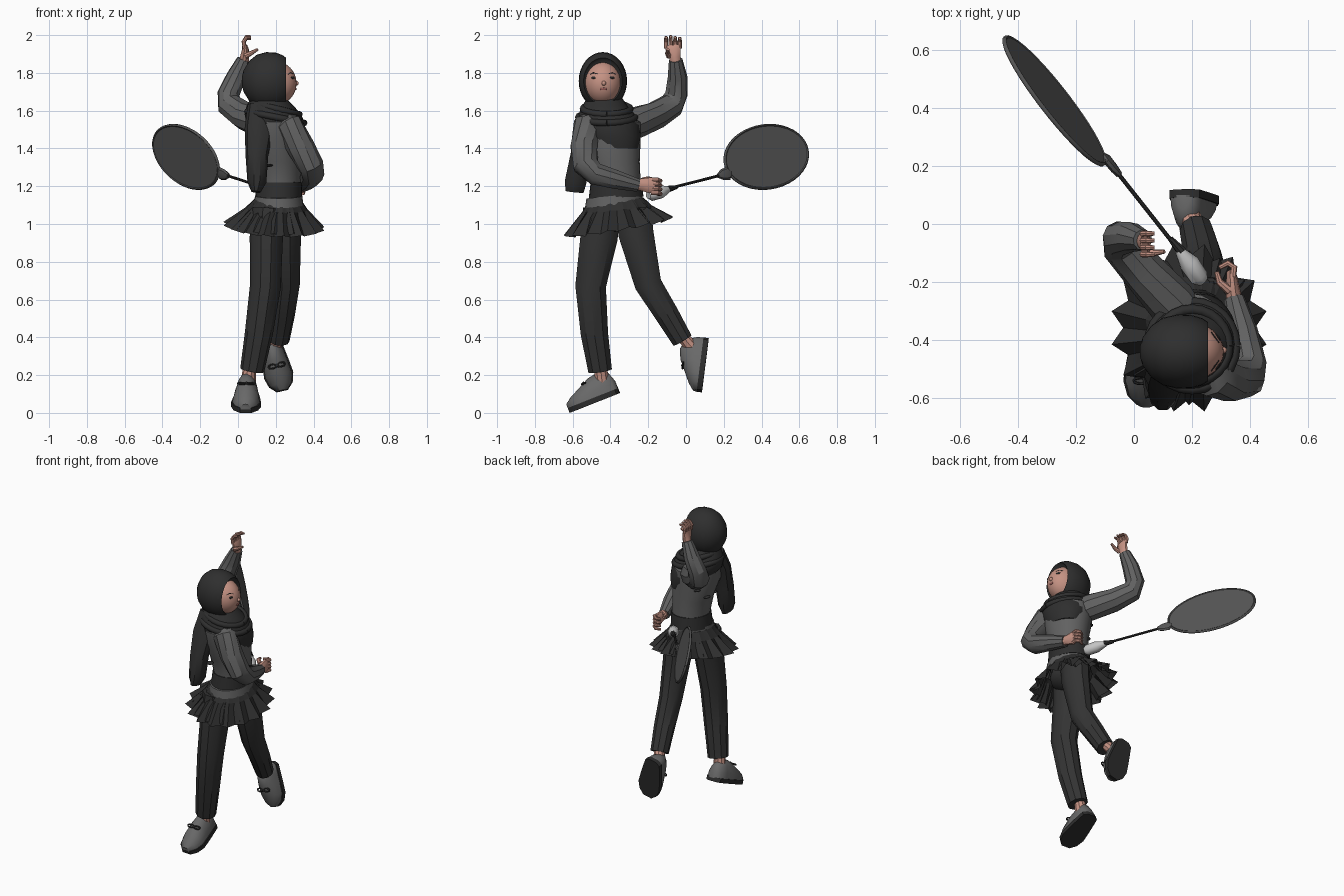
import bpy, bmesh, math
from mathutils import Vector, Matrix

cube = bpy.data.objects.get("Cube")
if cube:
    bpy.data.objects.remove(cube, do_unlink=True)


def material(name, r, g, b):
    m = bpy.data.materials.new(name)
    m.use_nodes = True
    m.diffuse_color = (r, g, b, 1)
    m.node_tree.nodes["Principled BSDF"].inputs["Base Color"].default_value = (r, g, b, 1)
    return m


BLACK = material("black_cloth", .028, .028, .028)
TROUSER = material("trouser_cloth", .034, .034, .034)
GREY = material("grey_shirt", .12, .12, .12)
SHOE = material("shoe_grey", .14, .14, .14)
SOLE = material("dark_sole", .025, .025, .025)
SKIN = material("skin", .56, .29, .23)
LIP = material("lips", .32, .11, .1)
LIGHT = material("light_grip", .55, .55, .55)
RACKET = material("racket_grey", .09, .09, .09)


def finish(name, bm, mat, angle=35):
    bmesh.ops.recalc_face_normals(bm, faces=bm.faces)
    mesh = bpy.data.meshes.new(name)
    bm.to_mesh(mesh)
    bm.free()
    mesh.materials.append(mat)
    obj = bpy.data.objects.new(name, mesh)
    bpy.context.collection.objects.link(obj)
    bpy.ops.object.select_all(action='DESELECT')
    obj.select_set(True)
    bpy.context.view_layer.objects.active = obj
    bpy.ops.object.shade_smooth_by_angle(angle=math.radians(angle))
    return obj


def loft(name, rings, mat, caps=True, angle=35):
    """Skin a list of equally long point rings."""
    bm = bmesh.new()
    rows = [[bm.verts.new(p) for p in ring] for ring in rings]
    n = len(rows[0])
    for a, b in zip(rows, rows[1:]):
        for i in range(n):
            j = (i + 1) % n
            bm.faces.new((a[i], a[j], b[j], b[i]))
    if caps:
        bm.faces.new(rows[0])
        bm.faces.new(rows[-1])
    return finish(name, bm, mat, angle)


def oval(c, u, v, n):
    c, u, v = Vector(c), Vector(u), Vector(v)
    return [c + u * math.cos(math.tau * i / n) + v * math.sin(math.tau * i / n) for i in range(n)]


def tube(name, path, radii, mat, n=10, ref=(1, 0, 0), angle=35):
    """Round limb along a path; a radius may be one number or a pair."""
    pts = [Vector(p) for p in path]
    rings = []
    for i, p in enumerate(pts):
        t = (pts[min(i + 1, len(pts) - 1)] - pts[max(i - 1, 0)]).normalized()
        v = t.cross(Vector(ref)).normalized()
        u = v.cross(t)
        r = radii[i] if isinstance(radii[i], tuple) else (radii[i],) * 2
        rings.append(oval(p, u * r[0], v * r[1], n))
    return loft(name, rings, mat, True, angle)


def stack(name, levels, mat, n=24, tilt=0, caps=True):
    """Body of level ovals: (x, y, z, x radius, y radius)."""
    return loft(name, [oval((x, y, z), (rx, 0, 0), (0, ry, ry * tilt), n)
                       for x, y, z, rx, ry in levels], mat, caps)


def ball(name, c, size, mat, seg=24, rot=(0, 0, 0)):
    bm = bmesh.new()
    bmesh.ops.create_uvsphere(bm, u_segments=seg, v_segments=seg // 2, radius=1)
    obj = finish(name, bm, mat, 60)
    obj.location, obj.scale, obj.rotation_euler = c, size, rot
    return obj


# Head, hood and face
hood = [(.02, .12), (.03, .38), (.06, .7), (.1, .91), (.15, 1), (.2, .98), (.235, .9), (.255, .8), (.235, .7)]
loft("hood", [oval((x, -.44, 1.757), (0, .128 * k, 0), (0, 0, .153 * k), 32) for x, k in hood], BLACK, True, 60)
FACE, SIZE = Vector((.195, -.44, 1.745)), Vector((.115, .1, .117))
ball("face", FACE, SIZE, SKIN, 32)


def on_face(y, z, out=0):
    k = 1 - (y / SIZE.y) ** 2 - (z / SIZE.z) ** 2
    return FACE + Vector((SIZE.x * math.sqrt(max(k, 0)) + out, y, z))


ball("nose", on_face(.005, 0, -.003), (.014, .012, .013), SKIN, 12)
ball("mouth", on_face(.003, -.03), (.004, .02, .007), LIP, 12)
for side, label in ((-1, "right"), (1, "left")):
    ball(label + "_eye", on_face(side * .05, .03), (.004, .015, .007), SOLE, 12, (0, 0, side * .6))
    tube(label + "_brow", [on_face(side * y, z) for y, z in ((.03, .05), (.05, .056), (.067, .048))],
         [.002, .003, .002], SOLE, 6, (0, 0, 1))

# Scarf: cowl, front drape and hanging tail
stack("scarf_cowl", [(.16, -.43, 1.67, .09, .09), (.17, -.43, 1.625, .125, .12), (.185, -.42, 1.58, .15, .15),
                     (.2, -.41, 1.53, .155, .165), (.23, -.39, 1.46, .125, .15), (.255, -.375, 1.4, .085, .12)], BLACK)
for i, (z, r) in enumerate(((1.61, .125), (1.565, .15))):
    ring = oval((.2, -.42, z), (r, 0, -.03), (0, r, 0), 24)
    tube("scarf_fold_%d" % i, ring + ring[:1], [.018] * 25, BLACK, 8, (0, 0, 1), 60)
tube("scarf_tail", [(.13, -.48, 1.62), (.11, -.53, 1.5), (.1, -.56, 1.36), (.1, -.585, 1.22), (.095, -.59, 1.17)],
     [(.08, .05), (.075, .05), (.06, .055), (.05, .06), (.025, .05)], BLACK, 10)

# Shirt, waistband and hem
stack("shirt_body", [(.21, -.41, 1.58, .06, .1), (.2, -.41, 1.54, .13, .17), (.2, -.405, 1.45, .145, .165),
                     (.215, -.385, 1.33, .125, .14), (.22, -.37, 1.22, .115, .13), (.22, -.37, 1.16, .115, .13)], GREY)
stack("waistband", [(.22, -.37, 1.225, .12, .135), (.215, -.37, 1.14, .125, .145)], BLACK, 24, .04)
stack("shirt_hem", [(.215, -.38, 1.15, .125, .147), (.215, -.38, 1.1, .132, .155)], GREY, 24, .1)
for x, y, z in ((.16, -.535, 1.31), (.09, -.35, 1.36), (.12, -.29, 1.42)):
    ball("shirt_crease", (x, y, z), (.025, .025, .008), BLACK, 12)


# Pleated skirt in two layers
def skirt(name, scale, n, drop):
    rings = []
    for k, r in ((0, 0), (.35, .3), (1, 1)):
        ring = []
        for i in range(n):
            a = math.tau * i / n
            w = 1 + (.09 if i % 2 else -.09) * r
            dx = (.125 + .125 * r * scale) * math.cos(a) * w
            dy = (.145 + .125 * r * scale) * math.sin(a) * w
            z = 1.13 - (.15 + drop) * k + (dy * .17 - dx * .05) * (.4 + .6 * r) + (.008 if i % 2 else -.008) * r
            ring.append((.21 - .02 * r + dx, -.37 + .012 * r + dy, z))
        rings.append(ring)
    loft(name, rings, BLACK, False, 20)


skirt("skirt", 1, 32, 0)
skirt("underskirt", .8, 28, -.005)
ball("hips", (.2, -.37, 1.06), (.12, .15, .1), TROUSER, 16)

# Trousers and ankles
tube("right_trouser", [(.16, -.45, 1.08), (.15, -.46, .93), (.145, -.505, .67), (.11, -.485, .42), (.075, -.455, .225)],
     [(.09, .1), (.088, .104), (.082, .085), (.074, .076), (.064, .066)], TROUSER, 10)
tube("left_trouser", [(.245, -.28, 1.08), (.25, -.265, .95), (.255, -.2, .68), (.235, -.1, .52), (.215, -.02, .385)],
     [(.088, .1), (.084, .098), (.072, .075), (.066, .066), (.058, .058)], TROUSER, 10)
tube("right_ankle", [(.08, -.455, .28), (.06, -.45, .22), (.05, -.44, .12)], [.034, .036, .045], SKIN)
tube("left_ankle", [(.215, -.03, .42), (.195, .015, .365), (.19, .06, .32)], [.034, .036, .045], SKIN)


# Shoes: domed upper, flat sole and a small bow
def shoe(label, heel, toe, up):
    heel, toe = Vector(heel), Vector(toe)
    f = (toe - heel).normalized()
    s = Vector(up).cross(f).normalized()
    up = f.cross(s)
    size = (toe - heel).length
    outline = [(0, .025, .05), (.06, .05, .1), (.25, .058, .125), (.45, .066, .115),
               (.7, .074, .08), (.88, .06, .055), (1, .028, .03)]
    upper, sole = [], []
    for k, w, h in outline:
        c = heel + f * k * size
        upper.append([c + s * w * math.cos(math.pi * i / 8) + up * (.02 + h * math.sin(math.pi * i / 8))
                      for i in range(9)])
        sole.append([c + s * w * 1.07 * a + up * b for a, b in ((-1, 0), (1, 0), (1, .028), (-1, .028))])
    loft(label + "_shoe", upper, SHOE, True, 50)
    loft(label + "_sole", sole, SOLE)
    knot = heel + f * size * .56 + up * .118
    ball(label + "_bow_knot", knot, (.01, .01, .01), SOLE, 8)
    for side in (-1, 1):
        loop = oval(knot + s * side * .024, s * .022, f * .011, 10)
        tube(label + "_bow_loop", loop + loop[:1], [.005] * 11, SOLE, 6, up)


shoe("right", (.05, -.35, .105), (.04, -.615, 0), (0, -.35, .93))
shoe("left", (.17, .12, .39), (.235, .085, .115), (0, -1, .1))

# Sleeves
tube("left_sleeve", [(.2, -.36, 1.5), (.13, -.27, 1.535), (.03, -.16, 1.575), (-.045, -.075, 1.63),
                     (-.05, -.05, 1.69), (-.01, -.045, 1.78), (.03, -.055, 1.87)],
     [.07, .085, .075, .068, .06, .052, .036], GREY, 10, (.7, -.7, 0))
tube("right_sleeve", [(.23, -.46, 1.55), (.27, -.525, 1.52), (.33, -.54, 1.41), (.385, -.53, 1.31),
                      (.395, -.48, 1.265), (.375, -.37, 1.235), (.345, -.255, 1.205)],
     [.06, .075, .074, .07, .062, .052, .036], GREY, 10, (1, 0, 0))

# Raised left hand
tube("left_palm", [(.03, -.055, 1.85), (.035, -.06, 1.885), (.04, -.068, 1.925), (.035, -.07, 1.945)],
     [.026, (.024, .032), (.018, .042), (.014, .04)], SKIN, 10, (1, 0, 0))
for i in range(4):
    y = -.105 + .024 * i
    top = 1.992 - .005 * abs(i - 1)
    tube("left_finger_%d" % i, [(.036, y, 1.93), (.03, y, 1.965), (.045, y, top), (.07, y, top)],
         [.011, .011, .01, .007], SKIN, 8, (0, 1, 0))
tube("left_thumb", [(.04, -.09, 1.89), (.07, -.1, 1.905), (.105, -.095, 1.925)], [.016, .012, .007], SKIN, 8, (0, 0, 1))

# Lowered right hand with curled fingers
tube("right_palm", [(.348, -.27, 1.21), (.342, -.235, 1.208), (.338, -.19, 1.205), (.335, -.165, 1.2)],
     [.028, (.026, .034), (.02, .044), (.016, .04)], SKIN, 10, (1, 0, 0))
for i in range(4):
    z = 1.165 + .023 * i
    tube("right_finger_%d" % i, [(.34, -.185, z), (.345, -.15, z), (.325, -.135, z - .005), (.295, -.15, z - .008)],
         [.012, .012, .011, .008], SKIN, 8, (0, 0, 1))
tube("right_thumb", [(.33, -.23, 1.23), (.295, -.2, 1.24), (.285, -.165, 1.235)], [.016, .013, .008], SKIN, 8, (0, 0, 1))

# Racket: grip, shaft, throat, strings and frame
d = Vector((-.617, .764, .19)).normalized()
centre = Vector((-.275, .425, 1.355))
w = Vector((0, 0, 1)) - d * d.z
w = (w.normalized() - .28 * Vector((.777, .628, 0))).normalized()
w = (w - d * w.dot(d)).normalized()
nrm = d.cross(w)
A, B = .278, .168
loft("racket_strings", [oval(centre + nrm * t, d * A, w * B, 40) for t in (-.005, .005)], RACKET)
rim = oval(centre, d * A, w * B, 40)
tube("racket_frame", rim + rim[:1], [.008] * 41, RACKET, 6, nrm, 60)
throat = Vector((-.075, .2, 1.262))
tube("racket_throat", [throat - d * .04, throat - d * .01, throat + d * .03, throat + d * .05],
     [(.012, .012), (.014, .03), (.014, .036), (.01, .012)], RACKET, 8, nrm)
tube("racket_shaft", [(.15, -.085, 1.19), throat], [.0075, .0075], SOLE, 8, nrm)
tube("racket_collar", [(.165, -.095, 1.185), (.125, -.05, 1.195)], [.018, .01], SOLE, 8, nrm)
tube("racket_grip", [(.24, -.2, 1.15), (.225, -.185, 1.155), (.19, -.135, 1.17), (.155, -.09, 1.185)],
     [.018, .034, .036, .016], LIGHT, 10, nrm)
